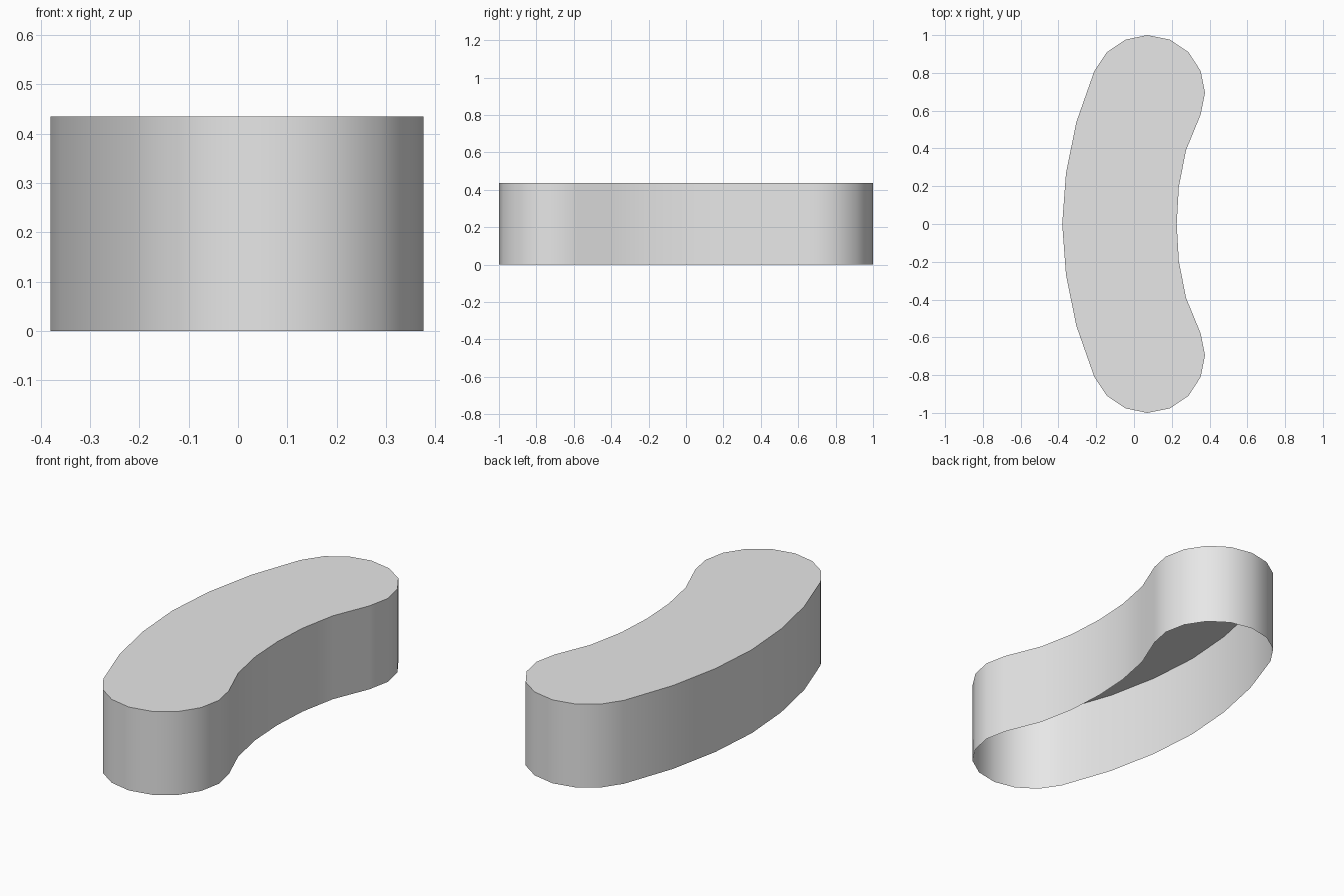
import bpy, bmesh, math

cube = bpy.data.objects.get("Cube")
if cube:
    bpy.data.objects.remove(cube, do_unlink=True)

HEIGHT = 0.435

# Plain grey material
grey = bpy.data.materials.new("light_grey")
grey.use_nodes = True
colour = (0.8, 0.8, 0.8, 1)
grey.diffuse_color = colour
grey.node_tree.nodes["Principled BSDF"].inputs["Base Color"].default_value = colour

# Half of the curved outline, from the outer middle round the end to the inner middle
half = [(-0.38, 0), (-0.36, 0.27), (-0.305, 0.54), (-0.21, 0.81),
        (-0.143, 0.91), (-0.045, 0.976), (0.07, 1.0), (0.19, 0.976),
        (0.288, 0.91), (0.353, 0.81), (0.376, 0.695), (0.353, 0.58),
        (0.275, 0.39), (0.237, 0.195), (0.226, 0)]
mirrored = [(x, -y) for x, y in reversed(half[1:-1])]
outline = list(reversed(half + mirrored))

# Flat top cap with a thin wall dropped to the floor, open underneath
bm = bmesh.new()
top = bm.faces.new([bm.verts.new((x, y, HEIGHT)) for x, y in outline])
rim = list(top.edges)
wall = bmesh.ops.extrude_edge_only(bm, edges=rim)["geom"]
for v in wall:
    if isinstance(v, bmesh.types.BMVert):
        v.co.z = 0
bmesh.ops.recalc_face_normals(bm, faces=bm.faces)
top.normal_update()
if top.normal.z < 0:
    bmesh.ops.reverse_faces(bm, faces=bm.faces)

mesh = bpy.data.meshes.new("curved_shell")
bm.to_mesh(mesh)
bm.free()
mesh.materials.append(grey)
shell = bpy.data.objects.new("curved_shell", mesh)
bpy.context.collection.objects.link(shell)

# Smooth sides, sharp top rim
bpy.ops.object.select_all(action='DESELECT')
shell.select_set(True)
bpy.context.view_layer.objects.active = shell
bpy.ops.object.shade_smooth_by_angle(angle=math.radians(45))
